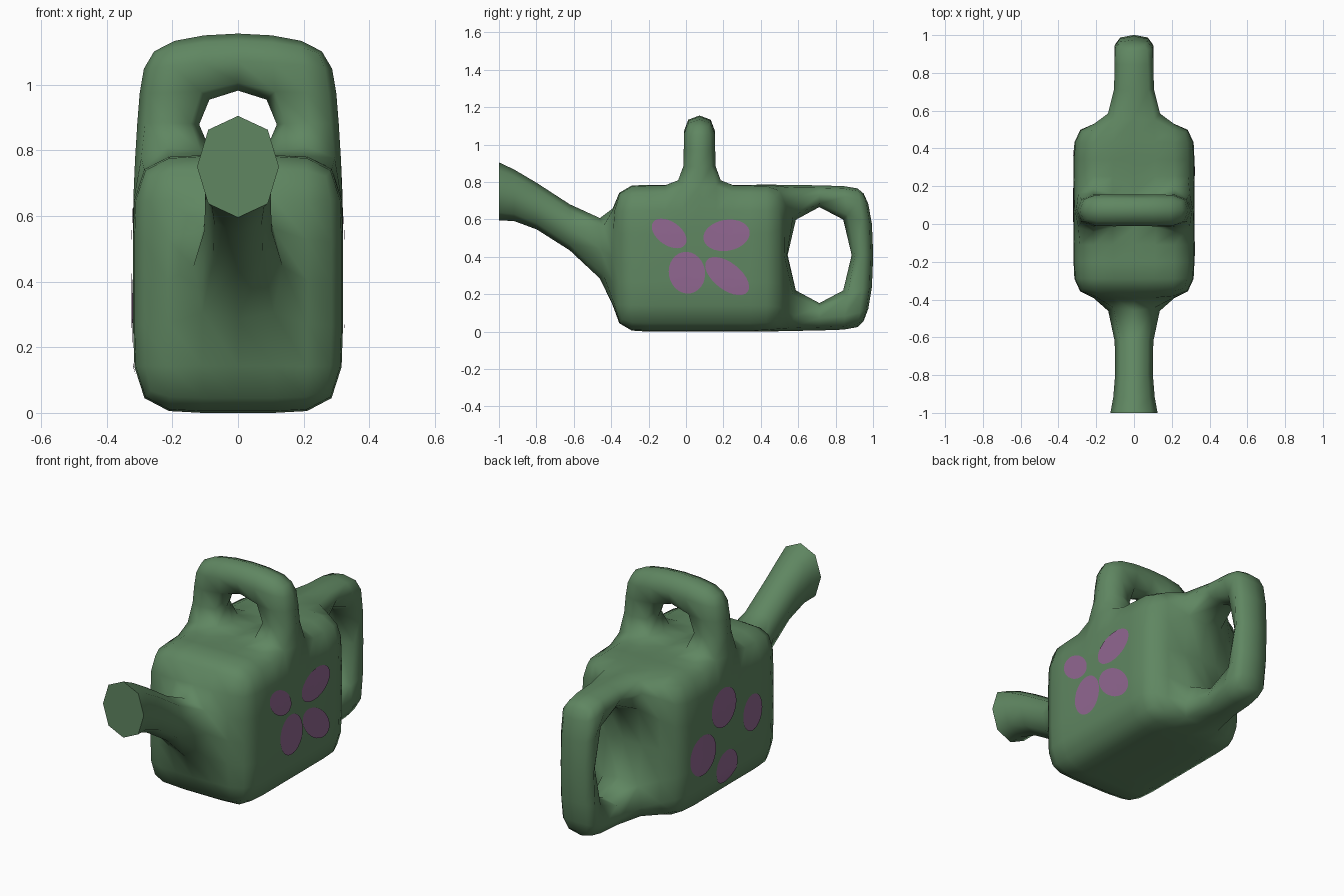
import bpy, bmesh, math
from mathutils import Vector
from mathutils.bvhtree import BVHTree

if "Cube" in bpy.data.objects:
    bpy.data.objects.remove(bpy.data.objects["Cube"])


def material(name, rgb):
    m = bpy.data.materials.new(name)
    m.diffuse_color = (*rgb, 1)
    m.use_nodes = True
    m.node_tree.nodes["Principled BSDF"].inputs["Base Color"].default_value = m.diffuse_color
    return m


green = material("can_green", (0.115, 0.24, 0.12))
purple = material("spot_purple", (0.283, 0.135, 0.283))

# Grid lines of the block cage
XS = [-0.32, -0.11, 0.11, 0.32]
YS = [-1.0, -0.85, -0.388, -0.2, -0.018, 0.162, 0.34, 0.53, 0.895, 1.008]
ZS = [0.0, 0.27, 0.52, 0.787, 0.983, 1.165]

# Blocks: body, spout, back handle, top handle
cells = {(i, j, k) for i in range(3) for j in range(2, 7) for k in range(3)}
cells |= {(1, 0, 1), (1, 1, 1)}
cells |= {(1, 7, 0), (1, 7, 2), (1, 8, 0), (1, 8, 1), (1, 8, 2)}
cells |= {(0, 4, 3), (2, 4, 3), (0, 4, 4), (1, 4, 4), (2, 4, 4)}


def place(i, j, k):
    """Position of a cage point, with each part's own shaping."""
    x, y, z = XS[i], YS[j], ZS[k]
    side = 1 if x > 0 else -1
    inner = i in (1, 2)
    if j == 0:                                  # spout mouth
        x, z = side * 0.136, 0.75 + (0.169 if k == 2 else -0.169)
    elif j == 1:                                # spout neck
        x, z = side * 0.102, 0.72 + (0.13 if k == 2 else -0.13)
    elif j in (7, 8) and inner and k in (1, 2):  # back handle hole
        z = 0.683 if k == 2 else 0.137
    elif j == 9:                                # back handle outer bar
        z = [0.03, 0.2, 0.62, 0.76][k]
        if k in (0, 3):
            y = 0.95
    if j in (4, 5) and k >= 3:                  # top handle
        if inner and k < 5:
            x = side * 0.12
            if k == 3:
                z = 0.772
        elif not inner and k == 4:
            x = side * 0.31
        elif not inner and k == 5:
            x, z = side * 0.285, 1.12
    return Vector((x, y, z))


# Skin of all blocks
bm = bmesh.new()
verts = {}


def vert(key):
    if key not in verts:
        verts[key] = bm.verts.new(place(*key))
    return verts[key]


for c in sorted(cells):
    for axis in range(3):
        for step in (0, 1):
            n = list(c)
            n[axis] += 1 if step else -1
            if tuple(n) in cells:
                continue
            u, v = (axis + 1) % 3, (axis + 2) % 3
            ring = []
            for du, dv in ((0, 0), (1, 0), (1, 1), (0, 1)):
                p = list(c)
                p[axis] += step
                p[u] += du
                p[v] += dv
                ring.append(vert(tuple(p)))
            bm.faces.new(ring if step else ring[::-1])

# Crisp rim at the spout mouth
crease = bm.edges.layers.float.new("crease_edge")
for e in bm.edges:
    if all(v.co.y < -0.99 for v in e.verts):
        e[crease] = 1.0
cage = bpy.data.meshes.new("cage")
bm.to_mesh(cage)
bm.free()

# Smooth the cage once and keep the result
can = bpy.data.objects.new("watering_can", cage)
bpy.context.collection.objects.link(can)
sub = can.modifiers.new("smooth", 'SUBSURF')
sub.levels = sub.render_levels = 1
deps = bpy.context.evaluated_depsgraph_get()
mesh = bpy.data.meshes.new_from_object(can.evaluated_get(deps))
can.modifiers.clear()
can.data = mesh
mesh.materials.clear()
mesh.materials.append(green)
for p in mesh.polygons:
    p.use_smooth = True
for e in mesh.edges:
    if all(mesh.vertices[i].co.y < -0.995 for i in e.vertices):
        e.use_edge_sharp = True

# Painted spots projected onto the sides
tree = BVHTree.FromPolygons([v.co for v in mesh.vertices],
                            [list(p.vertices) for p in mesh.polygons])


def spot(name, side, cy, cz, a, b, deg):
    t = math.radians(deg)
    sb = bmesh.new()

    def point(r, ang):
        p, q = a * r * math.cos(ang), b * r * math.sin(ang)
        y = cy + p * math.cos(t) - q * math.sin(t)
        z = cz + p * math.sin(t) + q * math.cos(t)
        hit = tree.ray_cast(Vector((side * 2, y, z)), Vector((-side, 0, 0)))[0]
        return sb.verts.new((hit.x + side * 0.004, y, z))

    n = 28
    mid = point(0, 0)
    rings = [[point(r, math.tau * i / n) for i in range(n)]
             for r in (0.35, 0.7, 1.0)]
    for i in range(n):
        j = (i + 1) % n
        quads = [[mid, rings[0][i], rings[0][j]]]
        for r0, r1 in zip(rings, rings[1:]):
            quads.append([r0[i], r1[i], r1[j], r0[j]])
        for q in quads:
            f = sb.faces.new(q if side > 0 else q[::-1])
            f.smooth = True
    me = bpy.data.meshes.new(name)
    sb.to_mesh(me)
    sb.free()
    me.materials.append(purple)
    bpy.context.collection.objects.link(bpy.data.objects.new(name, me))


right = [(-0.09, 0.525, 0.105, 0.063, -35), (0.217, 0.515, 0.125, 0.083, 10),
         (0.005, 0.315, 0.112, 0.097, 100), (0.22, 0.297, 0.138, 0.072, -38)]
left = [(-0.12, 0.394, 0.1, 0.083, 90), (0.13, 0.516, 0.107, 0.107, 0),
        (0.10, 0.178, 0.092, 0.092, 0), (0.31, 0.32, 0.11, 0.11, 0)]
for n, s in enumerate(right):
    spot(f"right_spot_{n + 1}", 1, *s)
for n, s in enumerate(left):
    spot(f"left_spot_{n + 1}", -1, *s)
